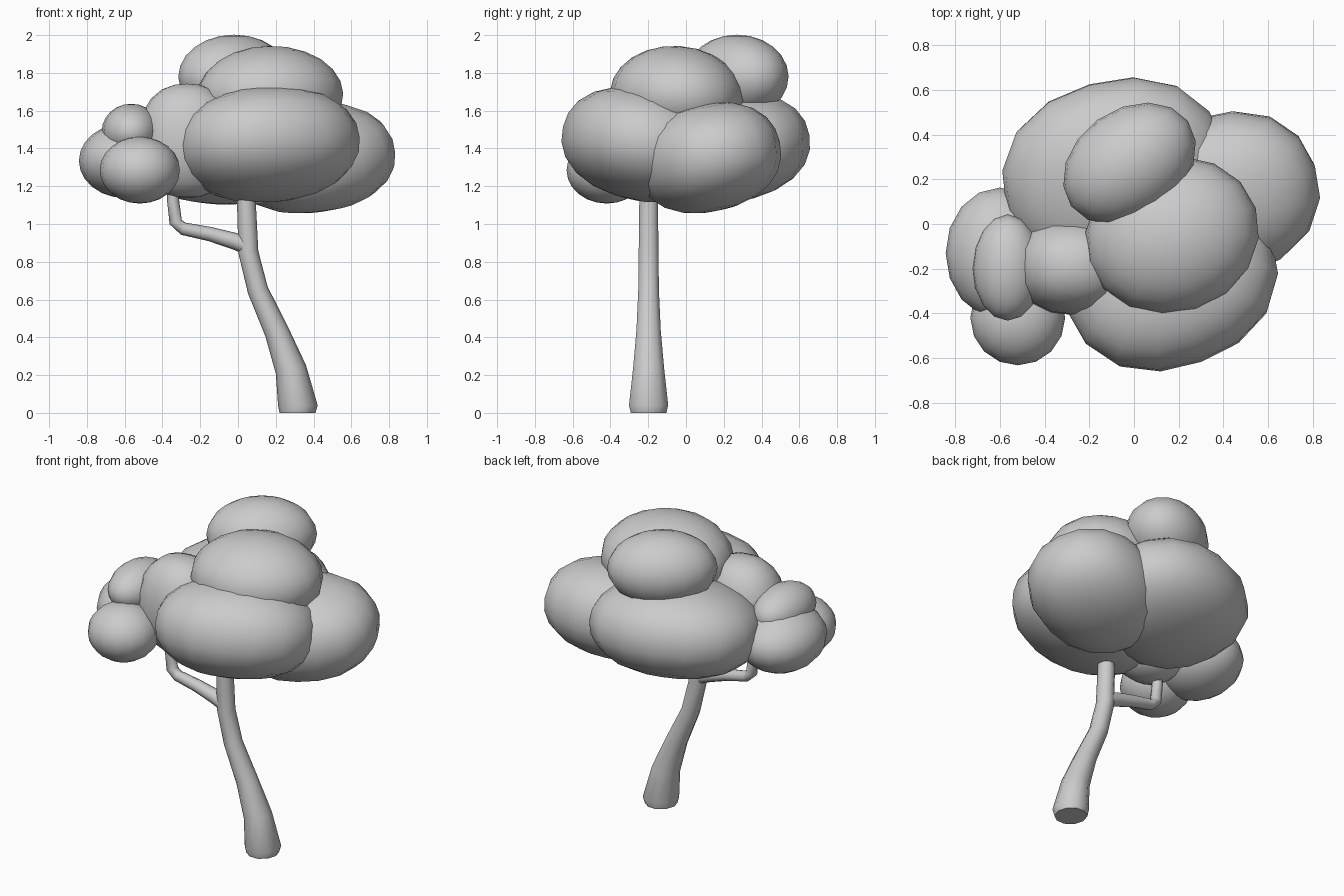
import bpy, bmesh
from math import radians, cos, sin, pi
from mathutils import Vector

if "Cube" in bpy.data.objects:
    bpy.data.objects.remove(bpy.data.objects["Cube"])

Y = -0.198  # plane of trunk and branch


def foliage(name, loc, radii, rot=(0, 0, 0), p=2.0):
    """Low-poly ellipsoid; p above 2 makes it slightly fuller at the corners."""
    bpy.ops.mesh.primitive_uv_sphere_add(segments=16, ring_count=12, radius=1, location=loc,
                                         rotation=[radians(a) for a in rot])
    ob = bpy.context.object
    ob.name = name
    ob.scale = radii
    for v in ob.data.vertices:
        v.co *= 1.01 / sum(abs(c) ** p for c in v.co) ** (1 / p)
    bpy.ops.object.shade_smooth()


def limb(name, path, sides=10):
    """Tapered tube through (x, z, radius) points in the plane y = Y."""
    bm = bmesh.new()
    pts = [Vector((x, 0, z)) for x, z, r in path]
    rings = []
    for i, (p, (x, z, r)) in enumerate(zip(pts, path)):
        t = (pts[min(i + 1, len(pts) - 1)] - pts[max(i - 1, 0)]).normalized()
        if z <= 0.05:
            t = Vector((0, 0, 1))
        side = Vector((t.z, 0, -t.x))
        ring = []
        for k in range(sides):
            a = 2 * pi * k / sides
            ring.append(bm.verts.new(p + side * r * cos(a) + Vector((0, Y + 1.04 * r * sin(a), 0))))
        rings.append(ring)
    for a, b in zip(rings, rings[1:]):
        for k in range(sides):
            j = (k + 1) % sides
            bm.faces.new((a[k], a[j], b[j], b[k]))
    bm.faces.new(rings[0][::-1])
    bm.faces.new(rings[-1])
    bmesh.ops.recalc_face_normals(bm, faces=bm.faces)
    me = bpy.data.meshes.new(name)
    bm.to_mesh(me)
    bm.free()
    ob = bpy.data.objects.new(name, me)
    bpy.context.collection.objects.link(ob)
    bpy.ops.object.select_all(action='DESELECT')
    bpy.context.view_layer.objects.active = ob
    ob.select_set(True)
    bpy.ops.object.shade_smooth_by_angle(angle=radians(50))


# Leaning trunk and its elbowed side branch
limb("trunk", [(0.315, 0.0, 0.095), (0.317, 0.04, 0.105), (0.28, 0.23, 0.083), (0.205, 0.43, 0.065),
               (0.105, 0.65, 0.055), (0.055, 0.85, 0.053), (0.045, 1.1, 0.05), (0.04, 1.3, 0.047)])
limb("branch", [(0.06, 0.88, 0.048), (-0.02, 0.91, 0.044), (-0.15, 0.947, 0.038), (-0.29, 0.975, 0.034),
                (-0.33, 1.01, 0.034), (-0.343, 1.12, 0.032), (-0.345, 1.3, 0.03)], 8)

# Main crown: lower blobs tilt slightly upward on their outer side
foliage("foliage_front", (0.16, -0.23, 1.42), (0.48, 0.41, 0.29), (-14, 0, 20), 2.25)
foliage("foliage_right", (0.385, 0.12, 1.35), (0.445, 0.365, 0.28), (10, -7, 18), 2.25)
foliage("foliage_back", (-0.08, 0.21, 1.40), (0.505, 0.43, 0.285), (10, 0, 16), 2.25)
foliage("foliage_upper", (0.17, -0.05, 1.68), (0.39, 0.345, 0.26), (-4, 0, 18))
foliage("foliage_top", (-0.02, 0.27, 1.78), (0.32, 0.24, 0.22), (0, 0, 36))

# Small cluster over the branch
foliage("foliage_branch_inner", (-0.27, -0.19, 1.44), (0.255, 0.215, 0.30), p=2.3)
foliage("foliage_branch_outer", (-0.60, -0.13, 1.335), (0.24, 0.29, 0.195))
foliage("foliage_branch_front", (-0.52, -0.42, 1.285), (0.21, 0.21, 0.175))
foliage("foliage_branch_top", (-0.565, -0.195, 1.49), (0.155, 0.235, 0.145))
